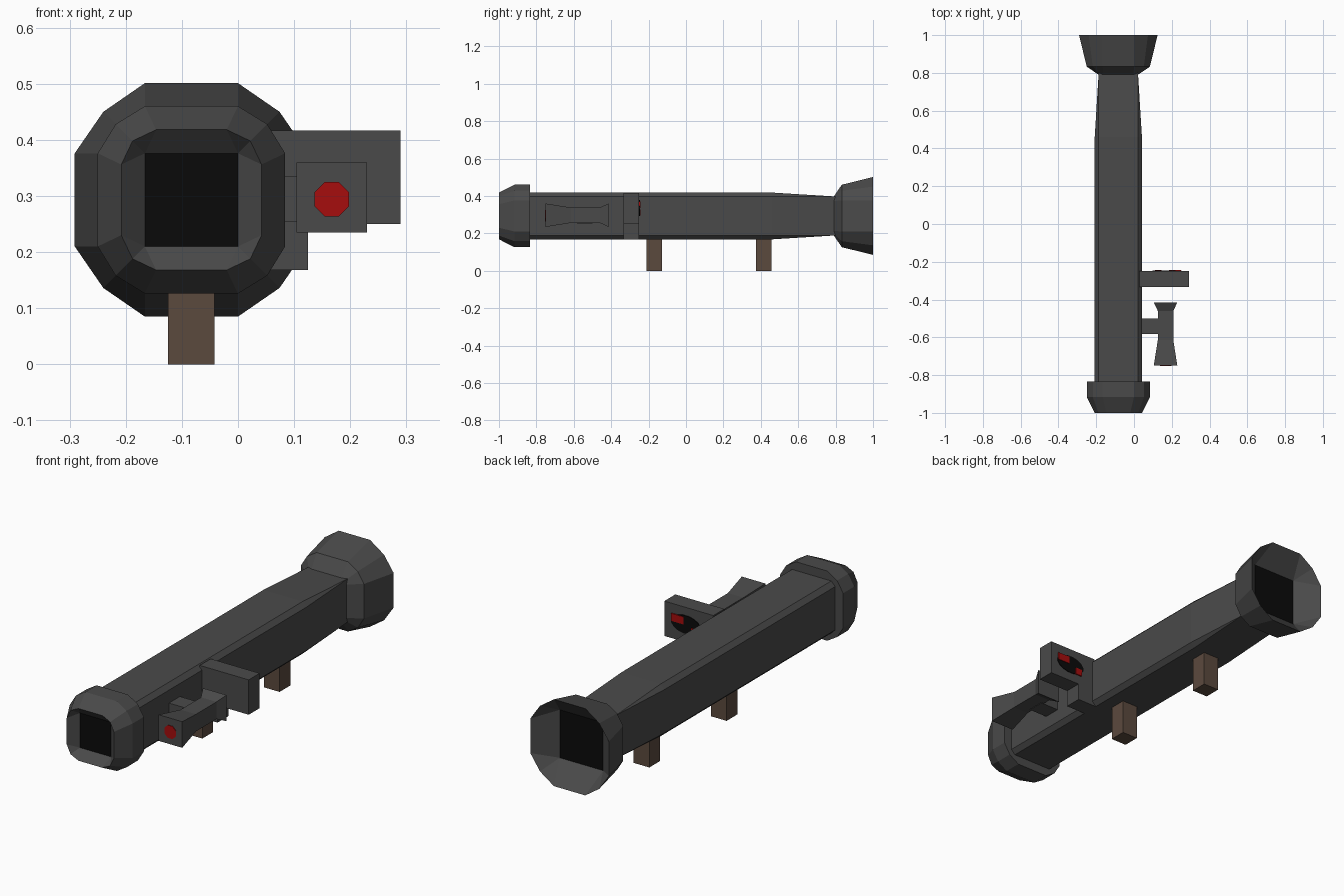
import bpy, bmesh, math

if "Cube" in bpy.data.objects:
    bpy.data.objects.remove(bpy.data.objects["Cube"])

CX, CZ = -0.083, 0.293   # tube axis


def material(name, rgb):
    m = bpy.data.materials.new(name)
    m.diffuse_color = (*rgb, 1)
    m.use_nodes = True
    m.node_tree.nodes["Principled BSDF"].inputs["Base Color"].default_value = m.diffuse_color
    return m


GREY = material("dark_grey", (0.068, 0.068, 0.068))
BLACK = material("black", (0.003, 0.003, 0.003))
RED = material("red", (0.38, 0.004, 0.004))
BROWN = material("brown", (0.105, 0.068, 0.048))


def finish(name, bm, mats):
    bmesh.ops.remove_doubles(bm, verts=bm.verts, dist=0.0005)
    bmesh.ops.recalc_face_normals(bm, faces=bm.faces)
    me = bpy.data.meshes.new(name)
    bm.to_mesh(me)
    bm.free()
    for m in mats:
        me.materials.append(m)
    ob = bpy.data.objects.new(name, me)
    bpy.context.collection.objects.link(ob)
    return ob


def ring(half, flat, mid):
    """Twelve-sided rounded square: flat sides with two-step corners."""
    pts = []
    quad = [(half, flat), (mid, mid), (flat, half)]
    for _ in range(4):
        pts += quad
        quad = [(-z, x) for x, z in quad]
    return pts


def square(h):
    return ring(h, h, h)


def loft(name, sections, cx, cz, mats, end_mat=0):
    """Skin cross-sections along y; the last cap can have its own colour."""
    bm = bmesh.new()
    rows = [[bm.verts.new((cx + x, y, cz + z)) for x, z in pts] for y, pts in sections]
    for a, b in zip(rows, rows[1:]):
        for i in range(len(a)):
            j = (i + 1) % len(a)
            bm.faces.new((a[i], a[j], b[j], b[i]))
    bm.faces.new(rows[0])
    bm.faces.new(rows[-1]).material_index = end_mat
    return finish(name, bm, mats)


def box(name, x, y, z, mat):
    bm = bmesh.new()
    bmesh.ops.create_cube(bm, size=1)
    for v in bm.verts:
        v.co = [lo + (c + 0.5) * (hi - lo) for c, (lo, hi) in zip(v.co, (x, y, z))]
    return finish(name, bm, [mat])


def disc(name, cx, cz, rx, rz, y, thick, mat, n=12):
    pts = [(rx * math.cos(math.tau * (i + 0.5) / n), rz * math.sin(math.tau * (i + 0.5) / n))
           for i in range(n)]
    return loft(name, [(y, pts), (y + thick, pts)], cx, cz, [mat])


# Main tube, tapering to a square neck at the rear
body = ring(0.125, 0.104, 0.1145)
loft("launch_tube", [(-0.88, body), (0.46, body), (0.80, square(0.104))], CX, CZ, [GREY])

# Front collar with a shallow funnel and black bore
collar = ring(0.167, 0.083, 0.135)
loft("front_collar", [(-0.833, collar), (-0.917, collar),
                      (-1.0, ring(0.125, 0.063, 0.105)), (-0.96, square(0.083))],
     CX, CZ, [GREY, BLACK], 1)

# Rear flared bell with black vent
loft("rear_bell", [(0.79, ring(0.104, 0.08, 0.095)), (0.833, ring(0.167, 0.083, 0.135)),
                   (1.0, ring(0.208, 0.083, 0.157)), (0.91, square(0.115))],
     CX, CZ, [GREY, BLACK], 1)

# Two grips below the tube
for name, y in (("front_grip", -0.21), ("rear_grip", 0.375)):
    box(name, (-0.125, -0.042), (y, y + 0.081), (0, 0.18), BROWN)

# Sight housing and its lower bracket
box("sight_housing", (0.03, 0.29), (-0.333, -0.25), (0.25, 0.417), GREY)
box("sight_bracket", (0.0, 0.125), (-0.333, -0.25), (0.168, 0.25), GREY)

# Display on the rear of the housing
disc("display_screen", 0.175, 0.335, 0.078, 0.044, -0.251, 0.004, BLACK, 16)
box("display_mark_large", (0.185, 0.25), (-0.25, -0.244), (0.335, 0.371), RED)
box("display_mark_small", (0.11, 0.145), (-0.25, -0.244), (0.295, 0.328), RED)

# Hourglass scope, its mount and red lens
loft("scope", [(-0.75, square(0.0625)), (-0.615, square(0.041)),
               (-0.46, square(0.041)), (-0.415, square(0.0625))], 0.167, 0.297, [GREY])
box("scope_mount", (0.03, 0.14), (-0.583, -0.5), (0.254, 0.335), GREY)
disc("scope_lens", 0.167, 0.294, 0.033, 0.033, -0.753, 0.004, RED, 8)
